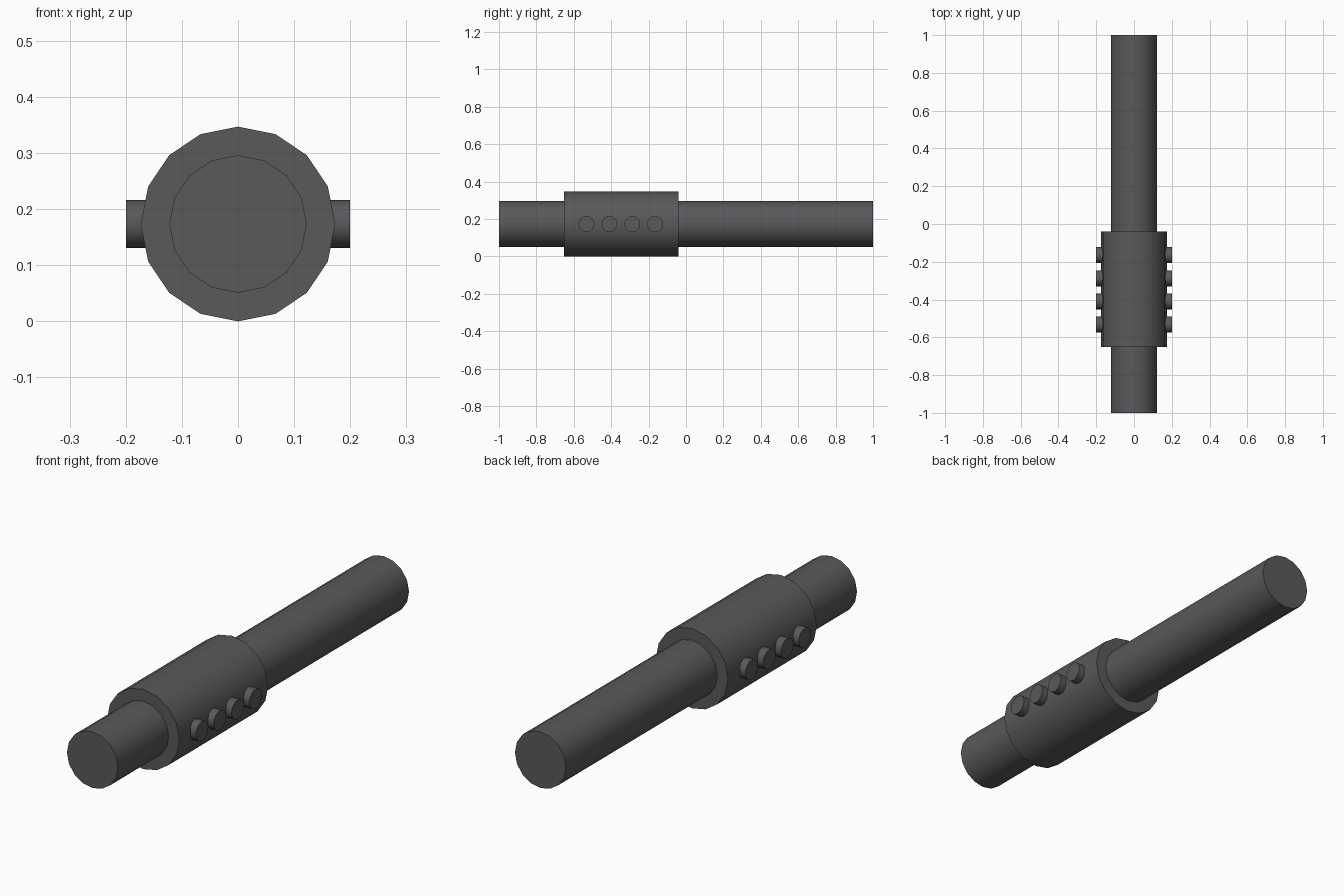
import bpy
from math import pi, radians

if "Cube" in bpy.data.objects:
    bpy.data.objects.remove(bpy.data.objects["Cube"])

CENTRE_Z = 0.1735

dark = bpy.data.materials.new("dark_grey")
dark.diffuse_color = (0.1, 0.1, 0.105, 1)
dark.use_nodes = True
dark.node_tree.nodes["Principled BSDF"].inputs["Base Color"].default_value = dark.diffuse_color


def cylinder(name, radius, length, location, rotation):
    bpy.ops.mesh.primitive_cylinder_add(
        vertices=16, radius=radius, depth=length,
        location=location, rotation=rotation)
    obj = bpy.context.object
    obj.name = name
    obj.data.materials.append(dark)
    bpy.ops.object.shade_smooth_by_angle(angle=radians(35))
    return obj


along_y = (pi / 2, 0, 0)
along_x = (0, pi / 2, 0)

# Long central rod
cylinder("rod", 0.1225, 2.0, (0, 0, CENTRE_Z), along_y)

# Thicker sleeve around the rod
cylinder("sleeve", 0.1735, 0.61, (0, -0.346, CENTRE_Z), along_y)

# Row of cross pins showing on both sides of the sleeve
for i in range(4):
    y = -0.532 + i * 0.1223
    cylinder(f"cross_pin_{i + 1}", 0.0425, 0.4, (0, y, CENTRE_Z), along_x)
